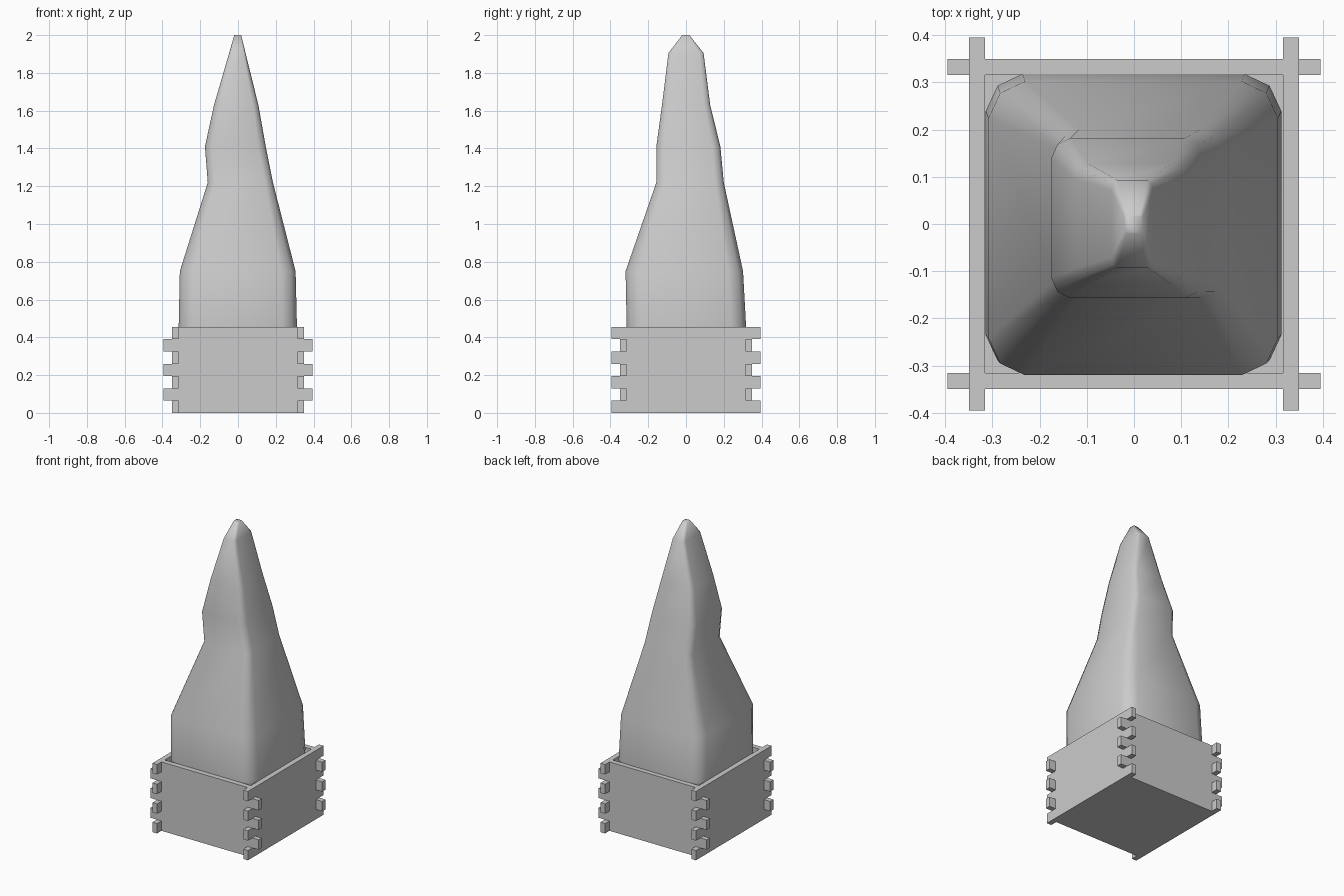
import bpy, bmesh

if "Cube" in bpy.data.objects:
    bpy.data.objects.remove(bpy.data.objects["Cube"])

LAYER = 0.065          # height of one plank
IN, OUT, TIP = 0.315, 0.349, 0.395


def box(name, x0, x1, y0, y1, z0, z1):
    bm = bmesh.new()
    bmesh.ops.create_cube(bm, size=1)
    for v in bm.verts:
        v.co = ((x0 + x1) / 2 + v.co.x * (x1 - x0),
                (y0 + y1) / 2 + v.co.y * (y1 - y0),
                (z0 + z1) / 2 + v.co.z * (z1 - z0))
    me = bpy.data.meshes.new(name)
    bm.to_mesh(me)
    bm.free()
    ob = bpy.data.objects.new(name, me)
    bpy.context.collection.objects.link(ob)
    return ob


# Planter walls: interlocking planks, alternate layers run past the corners
for i in range(7):
    z0, z1 = i * LAYER, (i + 1) * LAYER
    lx, ly = (TIP, IN) if i % 2 else (IN, TIP)
    for label, a, b in (("low", -OUT, -IN), ("high", IN, OUT)):
        box(f"plank_x_{label}_{i}", -lx, lx, a, b, z0, z1)
        box(f"plank_y_{label}_{i}", a, b, -ly, ly, z0, z1)

# Soil filling the planter, closing its bottom
box("soil", -IN, IN, -IN, IN, 0, 0.41)

# Shrub: rounded-square rings as (z, x min, x max, y min, y max)
rings = [
    (0.40, -0.314, 0.312, -0.314, 0.314),
    (0.46, -0.314, 0.312, -0.314, 0.318),
    (0.75, -0.308, 0.305, -0.320, 0.302),
    (1.22, -0.160, 0.185, -0.157, 0.200),
    (1.41, -0.175, 0.147, -0.157, 0.182),
    (1.63, -0.127, 0.108, -0.127, 0.128),
    (1.905, -0.047, 0.040, -0.093, 0.093),
    (2.00, -0.020, 0.017, -0.020, 0.018),
]
corner = [(1, 0.75), (0.92, 0.92), (0.75, 1)]
section = []
for _ in range(4):
    section += corner
    corner = [(-y, x) for x, y in corner]

bm = bmesh.new()
loops = []
for z, xa, xb, ya, yb in rings:
    loops.append([bm.verts.new(((xa + xb) / 2 + u * (xb - xa) / 2,
                                (ya + yb) / 2 + v * (yb - ya) / 2, z))
                  for u, v in section])
n = len(section)
for lo, hi in zip(loops, loops[1:]):
    for k in range(n):
        m = (k + 1) % n
        bm.faces.new((lo[k], lo[m], hi[m], hi[k]))
bm.faces.new(loops[0][::-1])
bm.faces.new(loops[-1])
for f in bm.faces:
    f.smooth = True
me = bpy.data.meshes.new("shrub")
bm.to_mesh(me)
bm.free()
bpy.context.collection.objects.link(bpy.data.objects.new("shrub", me))
